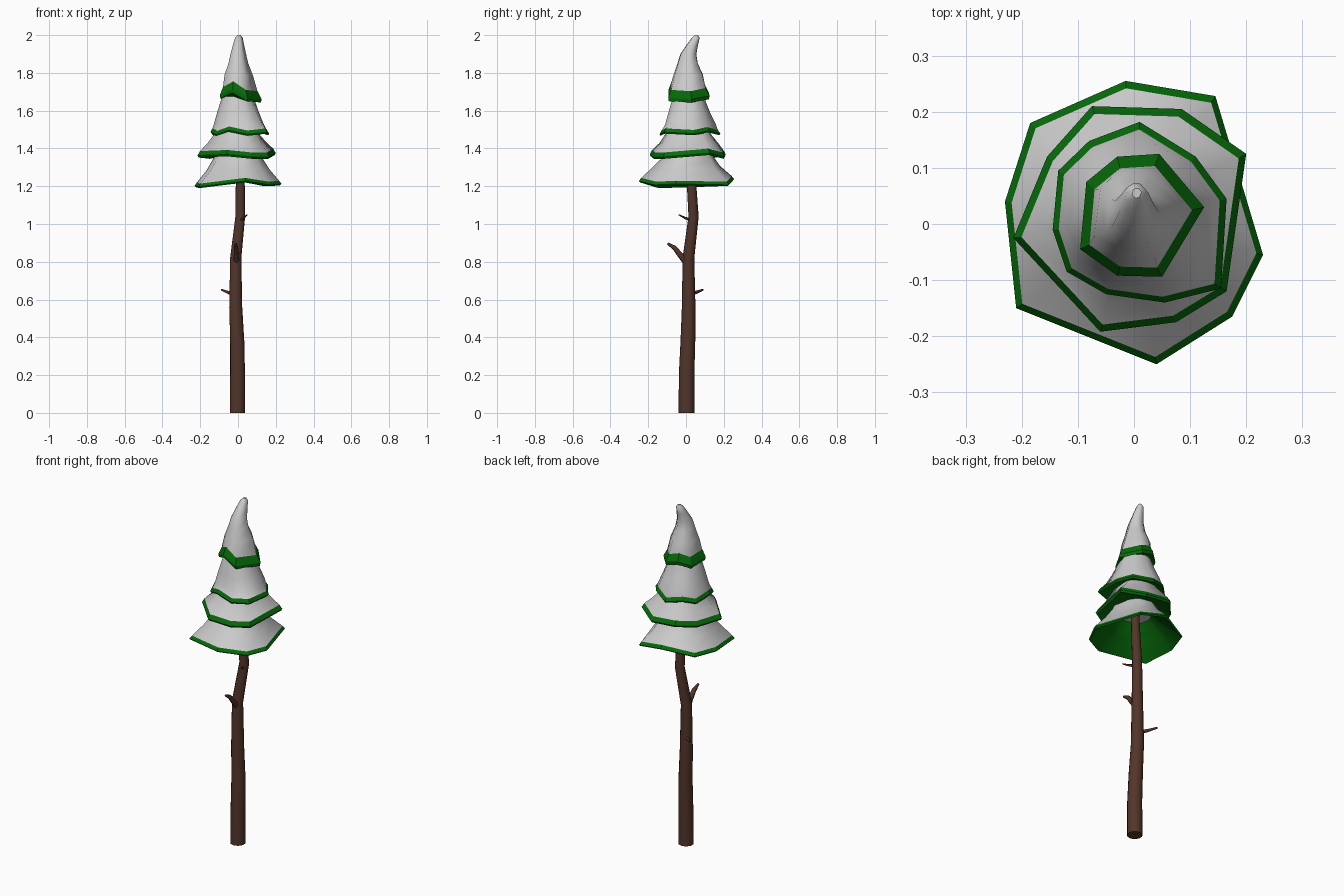
import bpy, math
from mathutils import Vector


def material(name, colour):
    m = bpy.data.materials.new(name)
    m.diffuse_color = colour
    return m


SNOW = material("snow", (0.8, 0.8, 0.8, 1))
GREEN = material("needles", (0.002, 0.15, 0.003, 1))
BARK = material("bark", (0.085, 0.035, 0.022, 1))


def loft(name, rings, mats, slots, smooth, cap_first=None, cap_last=None):
    """Skin a stack of equal-sized rings; slots/smooth are given per band."""
    n = len(rings[0])
    verts = [tuple(p) for r in rings for p in r]
    faces, fs, fm = [], [], []
    for k in range(len(rings) - 1):
        for i in range(n):
            j = (i + 1) % n
            faces.append((k*n + i, k*n + j, (k+1)*n + j, (k+1)*n + i))
            fm.append(slots[k])
            fs.append(smooth[k])
    last = (len(rings) - 1) * n
    if cap_first is not None:
        faces.append(tuple(reversed(range(n))))
        fm.append(cap_first)
        fs.append(False)
    if cap_last is not None:
        faces.append(tuple(range(last, last + n)))
        fm.append(cap_last)
        fs.append(False)
    me = bpy.data.meshes.new(name)
    me.from_pydata(verts, [], faces)
    for m in mats:
        me.materials.append(m)
    for p, s, m in zip(me.polygons, fs, fm):
        p.use_smooth, p.material_index = s, m
    ob = bpy.data.objects.new(name, me)
    bpy.context.collection.objects.link(ob)
    return ob


def tube(name, path, sides):
    """Tapered tube along (x, y, z, radius) points."""
    pts = [Vector(p[:3]) for p in path]
    rings = []
    for i, p in enumerate(pts):
        t = (pts[min(i+1, len(pts)-1)] - pts[max(i-1, 0)]).normalized()
        if i == 0 and p.z == 0:
            t = Vector((0, 0, 1))
        u = Vector((1, 0.01, 0)).cross(t).normalized()
        v = t.cross(u)
        rings.append([p + path[i][3] * (math.cos(a) * u + math.sin(a) * v)
                      for a in (2*math.pi*k/sides for k in range(sides))])
    b = len(path) - 1
    return loft(name, rings, [BARK], [0]*b, [True]*b, 0, 0)


# Trunk and dead twigs
tube("trunk", [(-0.003, 0.003, 0, 0.042), (-0.002, 0.003, 0.2, 0.041),
               (-0.004, 0.01, 0.38, 0.039), (-0.012, 0.014, 0.56, 0.036),
               (-0.012, 0.013, 0.82, 0.031), (0.012, 0.04, 1.04, 0.027),
               (0.012, 0.03, 1.2, 0.025), (0.01, 0.02, 1.36, 0.022)], 10)
tube("front_branch", [(-0.008, 0.01, 0.79, 0.02), (-0.008, -0.03, 0.835, 0.015),
                      (-0.01, -0.062, 0.875, 0.012), (-0.012, -0.098, 0.897, 0.006)], 6)
tube("back_twig", [(-0.012, 0.013, 0.63, 0.013), (-0.05, 0.05, 0.637, 0.009),
                   (-0.088, 0.09, 0.652, 0.005)], 6)
tube("upper_twig", [(0.012, 0.03, 1.02, 0.009), (0.03, -0.005, 1.032, 0.006),
                    (0.048, -0.038, 1.049, 0.003)], 6)


def tier(name, rim, body, band, inner, tip=False):
    """Snowy skirt: body rings (z, radius, cx, cy, irregularity) run down to a
    green lip, then fold underneath to the inner (z, radius) rings."""
    rim = [Vector(p) for p in rim]
    mean_r = sum(math.hypot(p.x, p.y) for p in rim) / len(rim)
    mean_z = sum(p.z for p in rim) / len(rim)
    inset, height = band

    def ring(z, r, cx, cy, w):
        out = []
        for p in rim:
            d = math.hypot(p.x, p.y)
            rr = r * ((1 - w) + w * d / mean_r)
            out.append((cx + p.x/d*rr, cy + p.y/d*rr, z + w*(p.z - mean_z)))
        return out

    rings = [ring(*b) for b in body]
    lip = [Vector((p.x * (1 - inset/mean_r), p.y * (1 - inset/mean_r), p.z + height))
           for p in rim]
    outer = [p + Vector((0, 0, height * 0.3)) for p in rim]
    under = [Vector((p.x * 0.97, p.y * 0.97, p.z)) for p in rim]
    rings += [lip, outer, under] + [ring(z, r, 0, 0.01, 0.2) for z, r in inner]
    rings = [r[::-1] for r in rings]
    nb, ni = len(body), len(inner)
    loft(name, rings, [SNOW, GREEN], [0]*nb + [1]*(2 + ni),
         [True]*nb + [False]*2 + [True]*ni, 0 if tip else None, 0 if not inner[-1][1] > 0.086 else 1)


# Foliage tiers, bottom to top
tier("bottom_tier",
     [(0.23, -0.055, 1.205), (0.145, 0.228, 1.2), (-0.015, 0.255, 1.23),
      (-0.185, 0.18, 1.2), (-0.23, 0.04, 1.195), (-0.21, -0.15, 1.19),
      (0.04, -0.25, 1.22), (0.175, -0.165, 1.2)],
     [(1.39, 0.115, 0, 0.01, 0.1), (1.345, 0.138, 0, 0.01, 0.3),
      (1.29, 0.178, 0, 0, 0.7)], (0.013, 0.024), [(1.27, 0.155), (1.34, 0.085)])
tier("lower_middle_tier",
     [(0.165, -0.12, 1.345), (0.2, 0.125, 1.365), (0.085, 0.205, 1.345),
      (-0.075, 0.21, 1.36), (-0.155, 0.12, 1.345), (-0.215, -0.025, 1.352),
      (-0.06, -0.192, 1.358), (0.075, -0.175, 1.345)],
     [(1.52, 0.1, 0, 0.01, 0.1), (1.47, 0.13, 0, 0.01, 0.3),
      (1.425, 0.162, 0, 0.01, 0.7)], (0.014, 0.034), [(1.375, 0.13), (1.385, 0.1)])
tier("upper_middle_tier",
     [(0.165, 0.045, 1.47), (0.11, 0.12, 1.485), (0.01, 0.182, 1.47),
      (-0.08, 0.148, 1.485), (-0.135, 0.095, 1.468), (-0.145, -0.01, 1.48),
      (-0.12, -0.085, 1.465), (-0.05, -0.125, 1.488), (0.055, -0.14, 1.467),
      (0.155, -0.115, 1.478)],
     [(1.72, 0.07, 0, 0.01, 0), (1.65, 0.093, 0, 0.01, 0.1),
      (1.59, 0.114, 0, 0.01, 0.3), (1.53, 0.137, 0, 0.01, 0.7)],
     (0.012, 0.028), [(1.49, 0.12), (1.5, 0.1)])
tier("top_tier",
     [(0.125, 0.03, 1.643), (0.045, 0.125, 1.66), (-0.03, 0.12, 1.68),
      (-0.085, 0.075, 1.655), (-0.096, -0.045, 1.665), (-0.03, -0.092, 1.695),
      (0.05, -0.094, 1.65)],
     [(2.0, 0.009, 0.005, 0.055, 0), (1.985, 0.022, 0.004, 0.051, 0),
      (1.95, 0.031, 0.002, 0.034, 0), (1.9, 0.044, 0, 0.012, 0),
      (1.85, 0.056, 0, 0.008, 0), (1.79, 0.08, 0, 0.01, 0.2)],
     (0.02, 0.06), [(1.67, 0.088), (1.68, 0.065)], tip=True)
